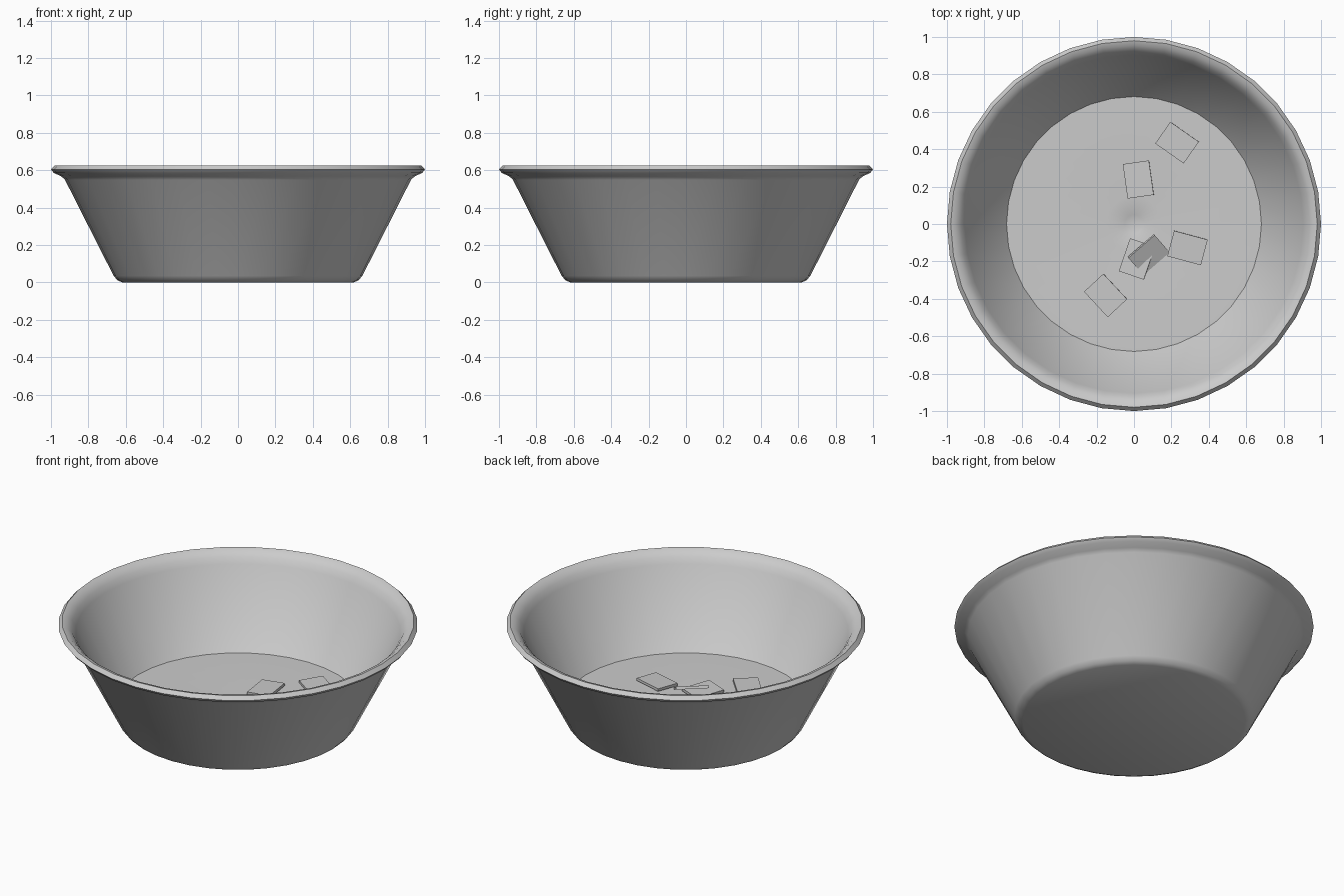
import bpy, bmesh, math
from mathutils import Vector

if "Cube" in bpy.data.objects:
    bpy.data.objects.remove(bpy.data.objects["Cube"])


def lathe(name, profile, sides, angle):
    """Spin an (r, z) profile around z; points with r = 0 become poles."""
    bm = bmesh.new()
    rings = []
    for r, z in profile:
        if r == 0:
            rings.append([bm.verts.new((0, 0, z))] * sides)
        else:
            rings.append([bm.verts.new((r * math.cos(2 * math.pi * i / sides),
                                        r * math.sin(2 * math.pi * i / sides), z))
                          for i in range(sides)])
    for a, b in zip(rings, rings[1:]):
        for i in range(sides):
            j = (i + 1) % sides
            bm.faces.new(list(dict.fromkeys((a[i], a[j], b[j], b[i]))))
    bmesh.ops.recalc_face_normals(bm, faces=bm.faces)
    return finish(name, bm, angle)


def finish(name, bm, angle=None):
    mesh = bpy.data.meshes.new(name)
    bm.to_mesh(mesh)
    bm.free()
    obj = bpy.data.objects.new(name, mesh)
    bpy.context.collection.objects.link(obj)
    if angle:
        bpy.ops.object.select_all(action='DESELECT')
        obj.select_set(True)
        bpy.context.view_layer.objects.active = obj
        bpy.ops.object.shade_smooth_by_angle(angle=math.radians(angle))
    return obj


# Bowl: outer wall, rolled rim, inner wall, inner floor
lathe("bowl", [(0, 0), (0.62, 0), (0.645, 0.012), (0.665, 0.035),
               (0.925, 0.548), (0.945, 0.567), (0.985, 0.585), (1.0, 0.603),
               (0.98, 0.624), (0.955, 0.617), (0.925, 0.59), (0.905, 0.555),
               (0.65, 0.05), (0.62, 0.03), (0, 0.03)], 36, 60)

# Liquid surface with a small dimple in the middle
bowl_fill = lathe("liquid_surface", [(0.698, 0.112), (0.15, 0.112), (0.05, 0.105), (0, 0.085)], 32, 40)
for p in bowl_fill.data.polygons:
    if p.normal.z < 0:
        p.flip()

# Floating square pieces: x, y, z, tilt about the long axis, heading (degrees)
pieces = [(0.23, 0.435, 0.122, 2, -35), (0.023, 0.238, 0.124, -3, 98),
          (0.286, -0.128, 0.126, 3, -15), (-0.152, -0.382, 0.12, 2, -47),
          (0.016, -0.187, 0.124, -3, 71), (0.08, -0.166, 0.132, 25, 41)]
for n, (x, y, z, tilt, turn) in enumerate(pieces, 1):
    bm = bmesh.new()
    bmesh.ops.create_cube(bm, size=1)
    bmesh.ops.scale(bm, vec=Vector((0.186, 0.141, 0.016)), verts=bm.verts)
    piece = finish(f"floating_piece_{n}", bm)
    piece.location = (x, y, z)
    piece.rotation_euler = (math.radians(tilt), 0, math.radians(turn))
